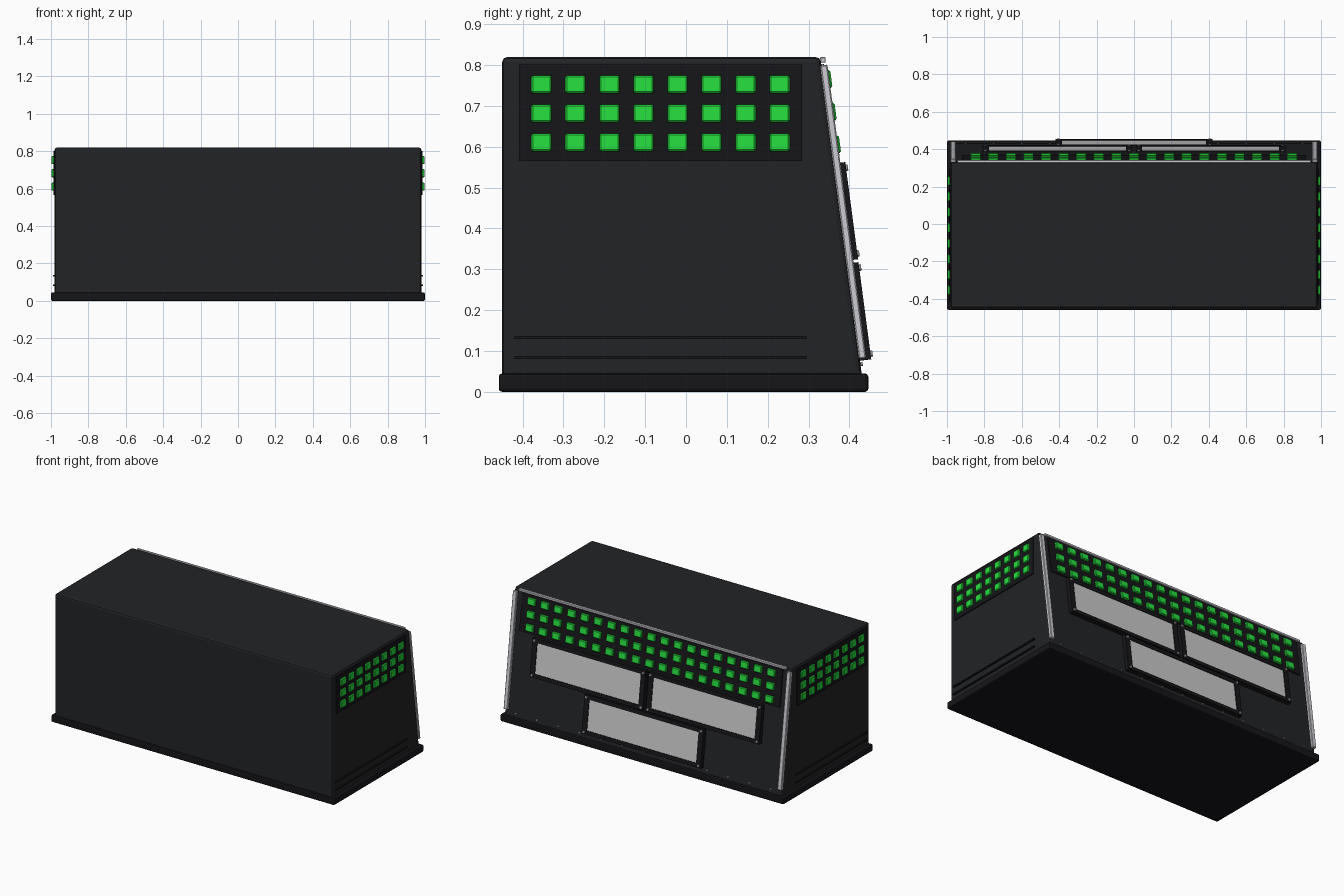
import bpy, bmesh, math
from mathutils import Matrix, Vector

if "Cube" in bpy.data.objects:
    bpy.data.objects.remove(bpy.data.objects["Cube"])


def material(name, rgb):
    m = bpy.data.materials.new(name)
    m.diffuse_color = (*rgb, 1)
    m.use_nodes = True
    m.node_tree.nodes["Principled BSDF"].inputs["Base Color"].default_value = m.diffuse_color
    return m


SHELL = material("charcoal", (0.016, 0.017, 0.019))
BLACK = material("black", (0.008, 0.008, 0.010))
GREEN = material("green_light", (0.02, 0.75, 0.05))
SILVER = material("silver", (0.60, 0.60, 0.65))
STEEL = material("steel", (0.30, 0.30, 0.32))

# Sloped back face: local x across, local y outward, local z up the slope
TILT = math.atan(0.132)
SLOPE = Matrix.Translation((0, 0.43, 0.045)) @ Matrix.Rotation(TILT, 4, 'X')


def up(z):
    return (z - 0.045) / math.cos(TILT)


def finish(name, bm, mat, matrix=Matrix(), bevel=0, segments=1):
    bm.transform(matrix)
    bmesh.ops.recalc_face_normals(bm, faces=bm.faces)
    me = bpy.data.meshes.new(name)
    bm.to_mesh(me)
    bm.free()
    ob = bpy.data.objects.new(name, me)
    bpy.context.collection.objects.link(ob)
    if mat:
        me.materials.append(mat)
    if bevel:
        mod = ob.modifiers.new("bevel", 'BEVEL')
        mod.width, mod.segments = bevel, segments
    return ob


def boxes(name, items, mat, matrix=Matrix(), bevel=0, segments=1):
    """items: list of (centre, size)"""
    bm = bmesh.new()
    for c, s in items:
        bmesh.ops.create_cube(bm, size=1, matrix=Matrix.Translation(c) @ Matrix.Diagonal((*s, 1)))
    return finish(name, bm, mat, matrix, bevel, segments)


def bolts(name, points, radius, depth):
    """short round heads standing on the sloped face"""
    bm = bmesh.new()
    for p in points:
        bmesh.ops.create_cone(bm, cap_ends=True, segments=12, radius1=radius, radius2=radius * 0.8,
                              depth=depth, matrix=Matrix.Translation(p) @ Matrix.Rotation(-math.pi / 2, 4, 'X'))
    finish(name, bm, STEEL, SLOPE)


# Housing: side profile extruded across the width
bm = bmesh.new()
profile = [(-0.45, 0.03), (0.432, 0.03), (0.329, 0.82), (-0.45, 0.82)]
face = bm.faces.new([bm.verts.new((-0.98, y, z)) for y, z in profile])
ext = bmesh.ops.extrude_face_region(bm, geom=[face])
bmesh.ops.translate(bm, vec=(1.96, 0, 0), verts=[g for g in ext["geom"] if isinstance(g, bmesh.types.BMVert)])
finish("housing", bm, SHELL, bevel=0.012, segments=2)

# Base plinth
boxes("base_plinth", [((0, -0.006, 0.0225), (2.0, 0.905, 0.045))], BLACK, bevel=0.008, segments=2)

# Side light panels, lights and lower ribs, on both ends
for s, side in ((1, "right"), (-1, "left")):
    boxes(side + "_light_panel", [((s * 0.981, -0.063, 0.683), (0.012, 0.693, 0.236))], BLACK)
    boxes(side + "_lights",
          [((s * 0.989, -0.354 + i * 0.0833, z), (0.018, 0.05, 0.044))
           for i in range(8) for z in (0.611, 0.682, 0.753)], GREEN, bevel=0.004)
    boxes(side + "_ribs", [((s * 0.983, -0.062, z), (0.014, 0.715, 0.008)) for z in (0.084, 0.133)], BLACK)

# Back light panel and three rows of lights
boxes("back_light_panel", [((0, 0.002, up(0.685)), (1.84, 0.012, 0.235))], BLACK, SLOPE)
boxes("back_lights",
      [((i * 0.094, 0.012, up(z)), (0.055, 0.018, 0.044))
       for i in range(-9, 10) for z in (0.604, 0.684, 0.764)], GREEN, SLOPE, bevel=0.004)

# Silver corner posts and top trim
boxes("corner_posts", [((s * 0.967, 0.007, up(0.44)), (0.028, 0.018, 0.725)) for s in (-1, 1)],
      SILVER, SLOPE, bevel=0.003)
boxes("top_trim", [((0, 0.335, 0.813), (1.89, 0.014, 0.014))], SILVER, bevel=0.002)

# Three framed windows with a bolt in each corner
for name, cx, cz, w in (("upper_left", 0.41, 0.44, 0.80),
                        ("upper_right", -0.41, 0.44, 0.80),
                        ("lower", 0, 0.195, 0.84)):
    h, bx, bz, v = 0.24, 0.034, 0.025, up(cz)
    bars = [((cx + s * (w - bx) / 2, 0.013, v), (bx, 0.03, h)) for s in (-1, 1)]
    bars += [((cx, 0.013, v + s * (h - bz) / 2), (w - 2 * bx, 0.03, bz)) for s in (-1, 1)]
    boxes(name + "_window_frame", bars, BLACK, SLOPE)
    boxes(name + "_window", [((cx, 0.011, v), (w - 2 * bx, 0.026, h - 2 * bz))], None, SLOPE)
    bolts(name + "_frame_bolts",
          [(cx + i * (w / 2 - 0.015), 0.029, v + j * (h / 2 - 0.014)) for i in (-1, 1) for j in (-1, 1)],
          0.009, 0.008)

# Row of small bolts along the bottom edge
bolts("bottom_bolts", [(i * 0.15, 0.002, up(0.068)) for i in range(-6, 7)], 0.006, 0.008)
